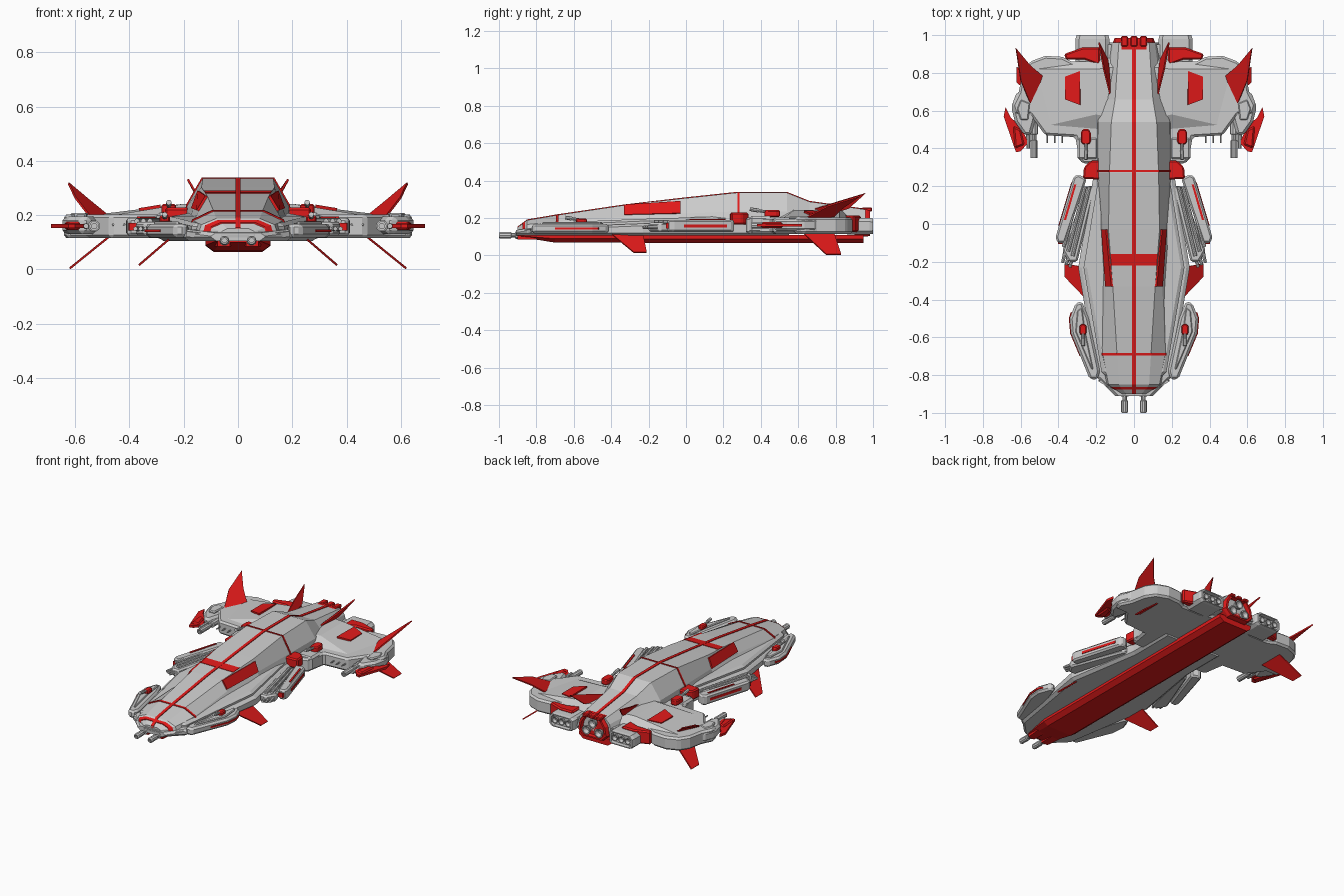
import bpy, bmesh, math
from mathutils import Vector

if "Cube" in bpy.data.objects:
    bpy.data.objects.remove(bpy.data.objects["Cube"])

RED = bpy.data.materials.new("red_paint")
RED.diffuse_color = (0.75, 0.01, 0.01, 1)
RED.use_nodes = True
RED.node_tree.nodes["Principled BSDF"].inputs["Base Color"].default_value = RED.diffuse_color


def loft(name, rings, mat=None, mirror=True, bevel=0):
    """Skin equal-length rings of 3D points and cap both ends."""
    bm = bmesh.new()
    vr = [[bm.verts.new(p) for p in r] for r in rings]
    n = len(vr[0])
    for a, b in zip(vr, vr[1:]):
        for i in range(n):
            bm.faces.new((a[i], a[(i + 1) % n], b[(i + 1) % n], b[i]))
    bm.faces.new(vr[0])
    bm.faces.new(vr[-1])
    bmesh.ops.recalc_face_normals(bm, faces=bm.faces)
    me = bpy.data.meshes.new(name)
    bm.to_mesh(me)
    bm.free()
    ob = bpy.data.objects.new(name, me)
    bpy.context.collection.objects.link(ob)
    if mat:
        me.materials.append(mat)
    if bevel:
        m = ob.modifiers.new("chamfer", 'BEVEL')
        m.width, m.segments, m.limit_method = bevel, 1, 'ANGLE'
    if mirror:
        m = ob.modifiers.new("mirror", 'MIRROR')
        m.use_mirror_merge = False
    return ob


def prism(name, pts, z0, z1, mat=None, mirror=True, bevel=0):
    return loft(name, [[(x, y, z) for x, y in pts] for z in (z0, z1)], mat, mirror, bevel)


def box(name, x0, x1, y0, y1, z0, z1, mat=None, mirror=True, bevel=0):
    return prism(name, [(x0, y0), (x1, y0), (x1, y1), (x0, y1)], z0, z1, mat, mirror, bevel)


def plate(name, pts, t=0.008, mat=RED, mirror=True):
    """Flat plate of thickness t through 3D points."""
    p = [Vector(q) for q in pts]
    n = (p[1] - p[0]).cross(p[2] - p[0]).normalized() * t / 2
    return loft(name, [[q - n for q in p], [q + n for q in p]], mat, mirror)


def tube(name, p0, p1, stations, seg=10, mat=None, mirror=True):
    """Turned part along p0-p1; stations are (fraction, radius)."""
    p0, p1 = Vector(p0), Vector(p1)
    d = p1 - p0
    q = d.to_track_quat('Z', 'Y')
    ang = [2 * math.pi * i / seg for i in range(seg)]
    return loft(name, [[p0 + d * t + q @ Vector((r * math.cos(a), r * math.sin(a), 0)) for a in ang]
                       for t, r in stations], mat, mirror)


def symmetric(y, half):
    return [(x, y, z) for x, z in half] + [(-x, y, z) for x, z in reversed(half)]


# upper hull: y, then half profile from base to shoulder to roof edge
HULL = [(-.90, (.07, .11), (.06, .14), (.04, .15)), (-.85, (.15, .12), (.135, .165), (.08, .188)),
        (-.69, (.19, .13), (.165, .18), (.09, .215)), (-.33, (.2, .15), (.15, .205), (.112, .268)),
        (-.03, (.19, .16), (.165, .222), (.135, .303)), (.27, (.2, .16), (.187, .235), (.13, .335)),
        (.54, (.2, .16), (.19, .235), (.12, .335)), (.66, (.19, .16), (.15, .23), (.10, .287)),
        (.96, (.13, .14), (.11, .215), (.08, .245))]


def section(y):
    for a, b in zip(HULL, HULL[1:]):
        if y <= b[0]:
            t = (y - a[0]) / (b[0] - a[0])
            return [tuple(Vector(p).lerp(Vector(q), t)) for p, q in zip(a[1:], b[1:])]


def band(name, y0, y1, g=.004):
    """Painted band hugging the hull between two stations."""
    loft(name, [symmetric(y, [(x + g, z + g * (i > 0)) for i, (x, z) in enumerate(section(y))])
                for y in (y0, y1)], RED, False)


loft("upper_hull", [symmetric(h[0], h[1:]) for h in HULL], None, False)
loft("spine_stripe", [symmetric(h[0], [(.01, h[3][1] - .01), (.01, h[3][1] + .004)]) for h in HULL], RED, False)
band("mid_band", .275, .285)
band("nose_band", -.695, -.683)
band("tip_band", -.875, -.862)
loft("roof_band", [symmetric(y, [(section(y)[2][0], section(y)[2][1] - .01),
                                 (section(y)[2][0], section(y)[2][1] + .003)]) for y in (-.22, -.16)], RED, False)
side = []
for y, t in ((-.33, .15), (-.03, .0), (-.03, .8), (-.33, 1)):
    a, b = section(y)[1:]
    side.append((a[0] + (b[0] - a[0]) * t + .003, y, a[1] + (b[1] - a[1]) * t + .002))
plate("side_panel", side, .012)

# stepped lower decks
for name, inset, zb, dz in (("lower_deck", 0, .105, -.025), ("upper_deck", .028, .13, 0)):
    loft(name, [symmetric(y, [(w - inset - .02, zb), (w - inset, zb + .015), (w - inset, z + dz - .012),
                              (w - inset - .018, z + dz)])
                for y, w, z in ((-.91 + inset, .1, .16), (-.81 + inset, .2, .172), (-.23, .295, .195),
                                (.25, .215, .21), (.55, .215, .21))], None, False)
plate("nose_chin", [(.0, -.91, .118), (.06, -.91, .118), (.19, -.83, .13), (.1, -.8, .13)], .02, None)

# red keel
loft("keel", [symmetric(y, [(b, z), (t, (z + .11) / 2), (t, .11)]) for y, b, t, z in
              ((-.9, .06, .08, .1), (-.7, .09, .12, .068), (.95, .09, .12, .065))], RED, False)

# rear wing
prism("wing", [(.05, .9), (.2, .86), (.33, .86), (.38, .885), (.47, .89), (.55, .86), (.59, .8), (.61, .7), (.645, .63),
               (.63, .58), (.55, .58), (.47, .47), (.31, .46), (.29, .34), (.27, .32), (.05, .32)],
      .115, .203, None, True, .012)
loft("wing_root", [[(.1, .49, .2), (.46, .52, .2), (.54, .82, .2), (.1, .88, .2)],
                   [(.1, .56, .242), (.2, .58, .242), (.2, .82, .242), (.1, .83, .242)]])
plate("wing_patch", [(.285, .63, .232), (.365, .66, .219), (.365, .78, .219), (.285, .81, .23)], .014)
box("shoulder_block", .19, .3, .34, .46, .12, .21, None, True, .012)
prism("red_shoulder", [(.18, .235), (.27, .24), (.265, .3), (.23, .335), (.18, .335)], .165, .228, RED, True, .008)
prism("tail_cowl", [(.18, .84), (.26, .87), (.36, .87), (.37, .9), (.27, .935), (.18, .935)], .125, .212, RED, True, .008)
for i, x in enumerate((.38, .42, .46)):
    tube(f"wing_pin_{i}", (x, .5, .165), (x, .43, .165), ((0, .005), (1, .004)), 6)

# wing tip gun pods
prism("tip_pod", [(.62, .7), (.65, .62), (.63, .54), (.58, .47), (.545, .47), (.52, .56), (.5, .63), (.54, .7)],
      .13, .195, None, True, .014)
prism("tip_pod_cap", [(.6, .66), (.62, .61), (.6, .55), (.56, .55), (.55, .64)], .19, .208, None, True, .006)
tube("tip_gun", (.53, .56, .16), (.53, .35, .16),
     ((0, .022), (.4, .022), (.41, .013), (.55, .013), (.56, .018), (1, .018), (1, .01), (.9, .01)))
tube("tip_gun_small", (.56, .5, .16), (.56, .4, .16), ((0, .012), (1, .01)), 8)
prism("tip_blade", [(.6, .52), (.65, .56), (.68, .62), (.69, .57), (.625, .38), (.6, .385), (.56, .43)], .153, .168, RED)
prism("tip_blade_core", [(.6, .5), (.64, .52), (.63, .4), (.58, .42)], .145, .177, RED, True, .008)

# fins
plate("upper_fin", [(.48, .78, .198), (.55, .64, .2), (.6, .76, .265), (.625, .93, .318), (.55, .84, .255)])
plate("lower_fin", [(.47, .62, .125), (.47, .79, .125), (.62, .83, .004), (.62, .75, .004)])
plate("front_lower_fin", [(.25, -.4, .115), (.25, -.23, .115), (.365, -.21, .016), (.365, -.28, .016)])
plate("tail_fin", [(.125, .76, .22), (.12, .66, .24), (.16, .82, .29), (.185, .96, .332), (.14, .87, .25)])

# flank launchers, slanting along the hull
prism("outer_launcher", [(.295, .262), (.32, .25), (.415, -.07), (.405, -.1), (.365, -.1), (.25, .24)],
      .125, .19, None, True, .01)
prism("inner_launcher", [(.2, .2), (.25, .2), (.38, -.14), (.345, -.2), (.3, -.2)], .125, .175, None, True, .01)
prism("launcher_stripe", [(.305, .21), (.316, .21), (.372, .02), (.36, .02)], .18, .195, RED)
prism("launcher_side_stripe", [(.31, .22), (.332, .22), (.401, -.01), (.38, -.01)], .15, .166, RED)
prism("launcher_muzzle", [(.365, -.08), (.405, -.08), (.402, -.106), (.368, -.106)], .143, .172, RED)
for i in range(3):
    o = i * .024
    tube(f"launcher_rail_{i}", (.235 + o, .2, .178), (.325 + o, -.17 + o, .178), ((0, .01), (1, .01)), 8)
    tube(f"launcher_tip_{i}", (.31 + o, -.12, .15), (.34 + o * .8, -.23 + o / 2, .15), ((0, .012), (1, .008)), 8)

# front cheek pods
prism("cheek_pod", [(.275, -.41), (.31, -.42), (.34, -.5), (.333, -.58), (.235, -.82), (.195, -.825), (.18, -.78), (.24, -.5)],
      .118, .168, None, True, .012)
prism("cheek_plate", [(.275, -.44), (.3, -.46), (.31, -.57), (.225, -.77), (.215, -.77), (.26, -.56)],
      .16, .177, None, True, .006)
prism("cheek_stripe", [(.3, -.45), (.336, -.47), (.345, -.5), (.338, -.58), (.288, -.7), (.26, -.68)], .138, .148, RED)

# turrets
for name, x, y, z in (("front_turret", .27, -.56, .172), ("rear_turret", .255, .46, .205)):
    s = 1 if y < 0 else 1.4
    prism(name, [(x + a * s, y + b * s) for a, b in ((-.012, .03), (.012, .03), (.019, .015), (.019, -.02),
                                                     (.01, -.028), (-.01, -.028), (-.019, -.02), (-.019, .015))],
          z, z + .026 * s, RED, True, .006)
    tube(name + "_barrel", (x, y, z + .016 * s), (x, y - .085 * s, z + .03 * s),
         ((0, .008), (.6, .008), (.6, .011), (1, .01)), 8)

# nose guns
tube("nose_gun", (.05, -.84, .107), (.05, -1, .107),
     ((0, .02), (.45, .02), (.46, .012), (.58, .012), (.6, .018), (.96, .018), (1, .014), (1, .009), (.9, .009)))
prism("nose_gun_mount", [(.025, -.8), (.085, -.8), (.075, -.9), (.03, -.9)], .085, .125, RED)


# engines: recessed housings with nozzles
def housing(name, pts, cx, cz, y0, y1, mat, mirror):
    def ring(y, s):
        return [(cx + (x - cx) * s, y, cz + (z - cz) * s) for x, z in pts]
    loft(name, [ring(y0, 1), ring(y1 - .02, 1), ring(y1, .93), ring(y1, .8), ring(y1 - .025, .76)], mat, mirror)


def nozzle(name, x, y, z, r, mirror=True):
    tube(name, (x, y - .04, z), (x, y, z), ((0, r * .7), (.4, r * .7), (1, r), (1, r * .75), (.4, r * .4)), 12, None, mirror)


housing("side_engine", [(.13, .125), (.15, .112), (.29, .112), (.31, .13), (.31, .18), (.29, .2), (.15, .2), (.13, .185)],
        .22, .156, .86, 1.0, None, True)
for i in range(3):
    nozzle(f"side_nozzle_{i}", .172 + i * .048, .995, .156, .022)
housing("main_engine", symmetric(0, [(.07, .1), (.11, .14), (.1, .2), (.065, .25)]) and
        [(.07, .1), (.11, .14), (.1, .2), (.065, .25), (-.065, .25), (-.1, .2), (-.11, .14), (-.07, .1)],
        0, .17, .9, .985, RED, False)
nozzle("main_nozzle_lower", .045, .985, .147, .03)
nozzle("main_nozzle_upper", 0, .985, .2, .03, False)
box("engine_bridge", .08, .2, .87, .95, .13, .19)
for i in (-1, 0, 1):
    box(f"engine_cap_{i + 1}", i * .05 - .018, i * .05 + .018, .94, .995, .235, .256, RED, False, .005)
